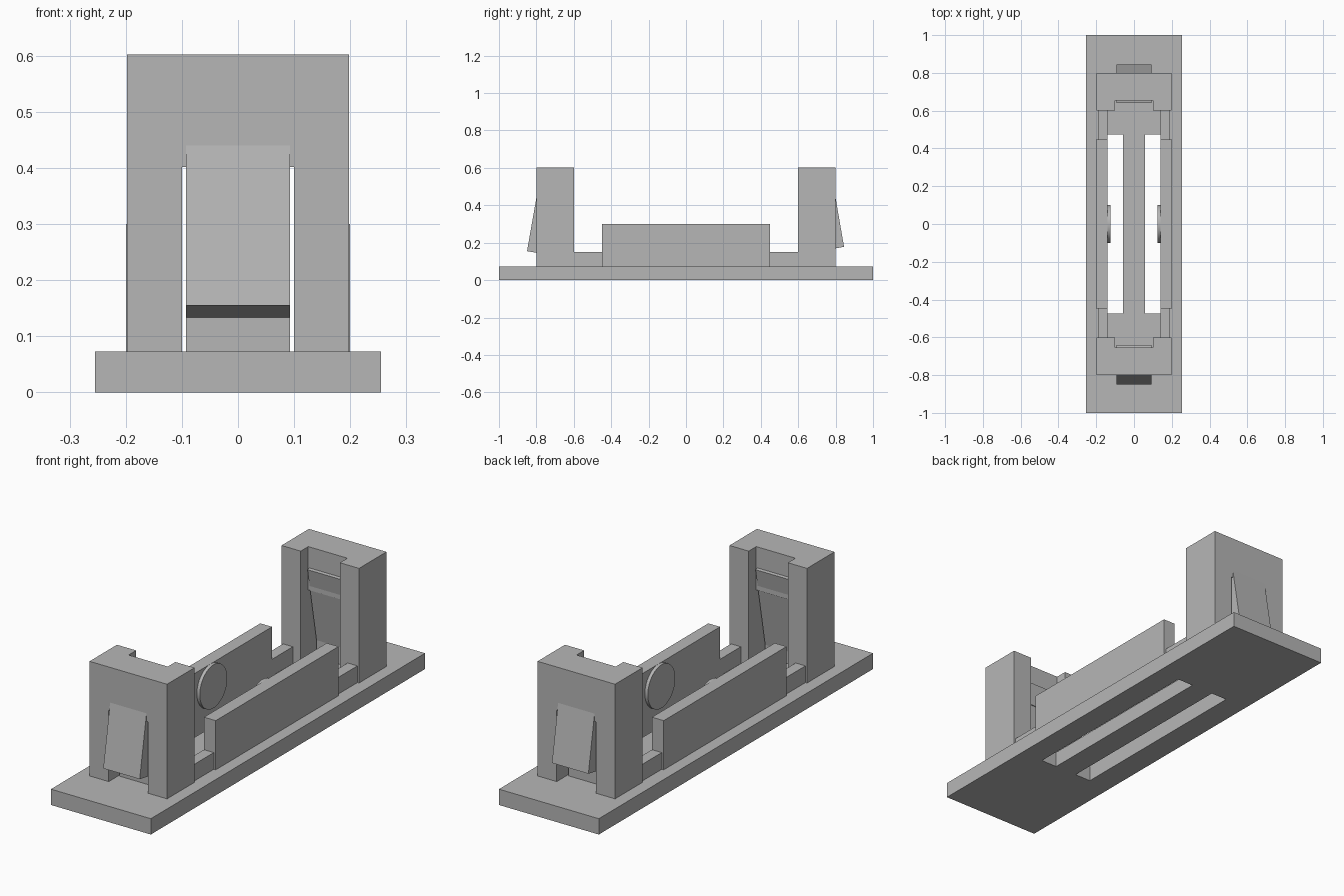
import bpy
import bmesh
import math
from mathutils import Matrix

if "Cube" in bpy.data.objects:
    bpy.data.objects.remove(bpy.data.objects["Cube"], do_unlink=True)

COLOUR = (0.47, 0.47, 0.47, 1)
grey = bpy.data.materials.new("plain grey")
grey.use_nodes = True
grey.diffuse_color = COLOUR
grey.node_tree.nodes["Principled BSDF"].inputs["Base Color"].default_value = COLOUR


def finish(name, bm):
    bmesh.ops.recalc_face_normals(bm, faces=bm.faces)
    mesh = bpy.data.meshes.new(name)
    bm.to_mesh(mesh)
    bm.free()
    mesh.materials.append(grey)
    ob = bpy.data.objects.new(name, mesh)
    bpy.context.collection.objects.link(ob)
    return ob


def box(name, x, y, z):
    bm = bmesh.new()
    bmesh.ops.create_cube(bm, size=1)
    for v in bm.verts:
        v.co = [sum(r) / 2 + c * (r[1] - r[0]) for c, r in zip(v.co, (x, y, z))]
    return finish(name, bm)


def prism(name, half_width, profile):
    """Extrude a (y, z) outline across x."""
    bm = bmesh.new()
    face = bm.faces.new([bm.verts.new((-half_width, y, z)) for y, z in profile])
    ext = bmesh.ops.extrude_face_region(bm, geom=[face])["geom"]
    moved = [g for g in ext if isinstance(g, bmesh.types.BMVert)]
    bmesh.ops.translate(bm, verts=moved, vec=(2 * half_width, 0, 0))
    return finish(name, bm)


def cut(ob, cutter):
    mod = ob.modifiers.new("cut", "BOOLEAN")
    mod.operation = "DIFFERENCE"
    mod.solver = "EXACT"
    mod.object = cutter
    bpy.context.view_layer.objects.active = ob
    bpy.ops.object.modifier_apply(modifier=mod.name)
    bpy.data.objects.remove(cutter, do_unlink=True)


def span(s, a, b):
    return tuple(sorted((s * a, s * b)))


FLOOR = 0.073

# Base plate with two long slots
base = box("base_plate", (-0.255, 0.255), (-1, 1), (0, FLOOR))
for s in (-1, 1):
    cut(base, box("slot_cutter", span(s, 0.057, 0.14), (-0.475, 0.475), (-0.1, 0.2)))

# Side rails, low connecting strips and round pads
for s, side in ((-1, "right"), (1, "left")):
    box(side + "_rail", span(s, 0.14, 0.2), (-0.448, 0.448), (FLOOR, 0.3))
    for e, end in ((-1, "front"), (1, "back")):
        box(f"{end}_{side}_strip", span(s, 0.14, 0.19), span(e, 0.448, 0.6), (FLOOR, 0.15))
    bm = bmesh.new()
    bmesh.ops.create_cone(bm, cap_ends=True, segments=64, radius1=0.1, radius2=0.1, depth=0.016,
                          matrix=Matrix.Translation((s * 0.133, 0, 0.2))
                          @ Matrix.Rotation(math.pi / 2, 4, "Y"))
    pad = finish(side + "_round_pad", bm)
    bpy.ops.object.select_all(action="DESELECT")
    pad.select_set(True)
    bpy.context.view_layer.objects.active = pad
    bpy.ops.object.shade_smooth_by_angle(angle=math.radians(40))

# End towers: inner channel, window through the wall, tilted clip on a foot
for e, end, tip_y, tip_z in ((-1, "front", 0.85, 0.155), (1, "back", 0.845, 0.178)):
    tower = box(end + "_tower", (-0.198, 0.198), span(e, 0.6, 0.8), (FLOOR, 0.602))
    cut(tower, box("channel_cutter", (-0.1, 0.1), span(e, 0.5, 0.655), (0, 0.8)))
    cut(tower, box("window_cutter", (-0.1, 0.1), span(e, 0.5, 0.9), (0, 0.402)))
    inner_y, inner_z = tip_y - 0.14, tip_z - 0.025
    outline = [(0.64, 0.503), (0.785, 0.525), (tip_y, tip_z), (inner_y, inner_z)]
    prism(end + "_clip", 0.093, [(e * y, z) for y, z in outline])
    box(end + "_clip_foot", (-0.093, 0.093), span(e, inner_y, inner_y + 0.02), (FLOOR, inner_z + 0.003))
